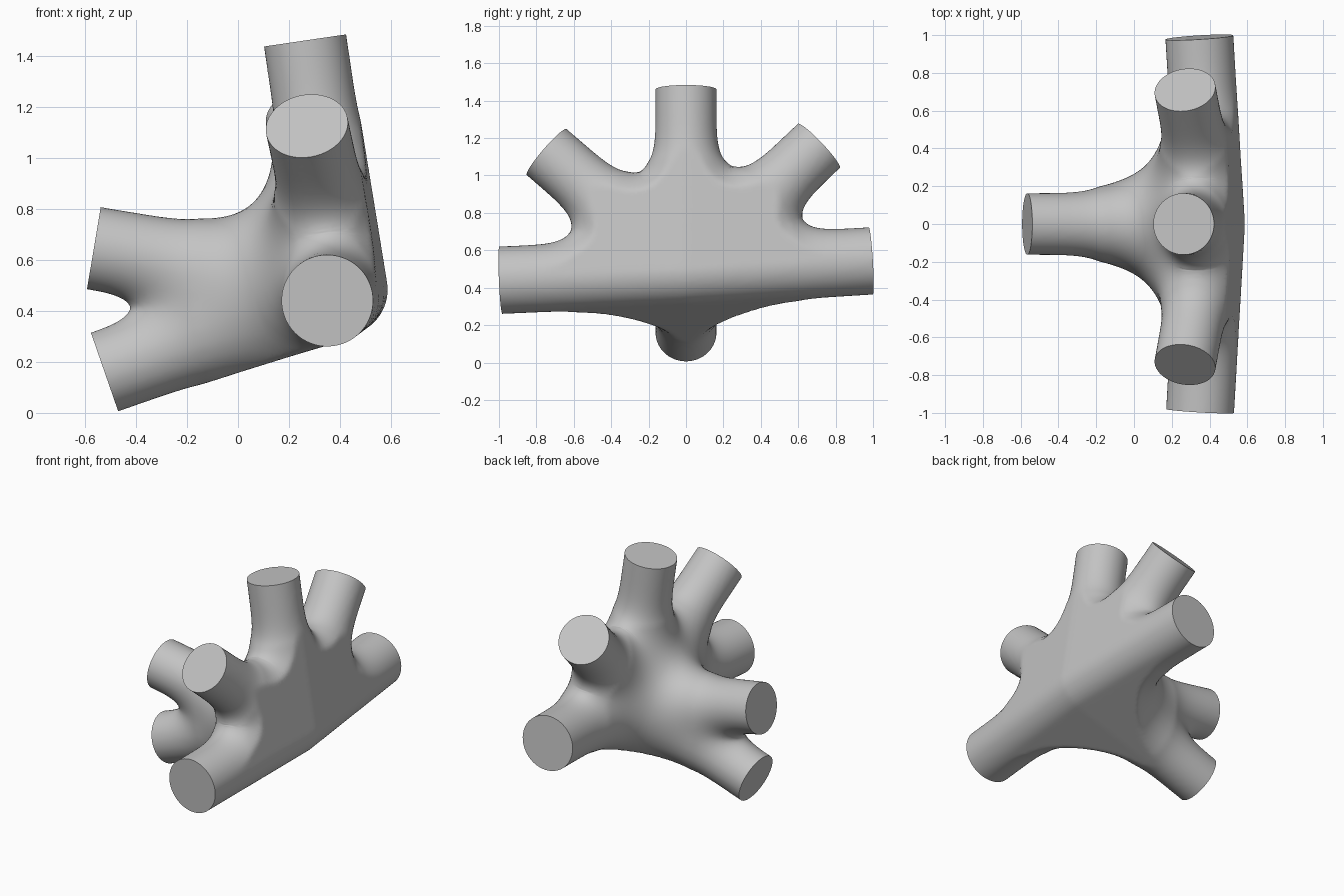
import bpy
import bmesh
from math import exp, log
from mathutils import Matrix, Vector
from mathutils.bvhtree import BVHTree

cube = bpy.data.objects.get("Cube")
if cube:
    bpy.data.objects.remove(cube, do_unlink=True)

# Tube layout: all tubes start at the hub; each has a tip centre and a radius
HUB = Vector((0.407, 0, 0.483))
SLIM, WIDE = 0.163, 0.18
TIPS = [
    ((0.263, 0, 1.46), SLIM),
    ((-0.565, 0, 0.646), SLIM),
    ((-0.523, 0, 0.16), SLIM),
    ((0.35, -0.99, 0.44), WIDE),
    ((0.346, 0.988, 0.543), WIDE),
    ((0.27, -0.745, 1.125), SLIM),
    ((0.27, 0.71, 1.158), SLIM),
]
ARMS = [((Vector(tip) - HUB).normalized(), (Vector(tip) - HUB).length, r)
        for tip, r in TIPS]
OVERSHOOT = 1.16


def add_tubes(bm, extra):
    """Straight overlong cylinders from the hub along every arm."""
    for axis, _, radius in ARMS:
        place = (Matrix.Translation(HUB + axis * OVERSHOOT / 2)
                 @ axis.to_track_quat('Z', 'Y').to_matrix().to_4x4())
        bmesh.ops.create_cone(bm, cap_ends=True, segments=64, radius1=radius + extra,
                              radius2=radius + extra, depth=OVERSHOOT, matrix=place)


def blend(p):
    """Soft union of the tubes: signed distance and its gradient."""
    rel = p - HUB
    k = max(0.04, min(0.105, 0.23 - 0.2 * rel.length))
    total, grad = 0.0, Vector()
    for axis, _, radius in ARMS:
        away = rel - axis * max(0.0, rel.dot(axis))
        gap = max(away.length, 1e-5)
        weight = exp(-(gap - radius) / k)
        total += weight
        grad += away * (weight / gap)
    return -k * log(total), grad / total


def settle(verts, steps):
    """Slide vertices onto the blended surface."""
    for v in verts:
        for _ in range(steps):
            dist, grad = blend(v.co)
            step = grad * (-dist / max(grad.length_squared, 0.03))
            if step.length > 0.05:
                step.length = 0.05
            v.co += step
            if abs(dist) < 0.0004:
                break


def relax(bm, times):
    for _ in range(times):
        bmesh.ops.smooth_vert(bm, verts=bm.verts, factor=0.5, use_axis_x=True,
                              use_axis_y=True, use_axis_z=True)


# Taut outer envelope that keeps the hub from bulging
env = bmesh.new()
add_tubes(env, 0)
hull = bmesh.ops.convex_hull(env, input=env.verts)
keep = {g for g in hull["geom"] if isinstance(g, bmesh.types.BMFace)}
bmesh.ops.delete(env, geom=[f for f in env.faces if f not in keep], context='FACES')
bmesh.ops.recalc_face_normals(env, faces=env.faces)
envelope = BVHTree.FromBMesh(env)
env.free()

# Rough body: tubes and a hub ball fused into one skin
mesh = bpy.data.meshes.new("tube_joint")
joint = bpy.data.objects.new("tube_joint", mesh)
bpy.context.scene.collection.objects.link(joint)
bm = bmesh.new()
add_tubes(bm, 0.025)
bmesh.ops.create_icosphere(bm, subdivisions=4, radius=0.3, matrix=Matrix.Translation(HUB))
bm.to_mesh(mesh)
bm.free()
fuse = joint.modifiers.new("fuse", 'REMESH')
fuse.mode = 'VOXEL'
fuse.voxel_size = 0.023
bm = bmesh.new()
bm.from_object(joint, bpy.context.evaluated_depsgraph_get())
joint.modifiers.remove(fuse)

# Shape the smooth webs between the tubes
for _ in range(3):
    relax(bm, 2)
    body = [v for v in bm.verts if (v.co - HUB).length < 1.09]
    settle(body, 6)
for v in body:
    near, normal, _, _ = envelope.find_nearest(v.co)
    if (v.co - near).dot(normal) > 0:
        v.co = near
relax(bm, 1)

# Cut every tube square at its tip and cap it
for axis, length, _ in ARMS:
    bmesh.ops.bisect_plane(bm, geom=bm.verts[:] + bm.edges[:] + bm.faces[:], dist=1e-5,
                           plane_co=HUB + axis * length, plane_no=axis, clear_outer=True)
for f in bm.faces:
    f.smooth = True
rims = [e for e in bm.edges if e.is_boundary]
caps = bmesh.ops.holes_fill(bm, edges=rims, sides=0)["faces"]
bmesh.ops.recalc_face_normals(bm, faces=bm.faces)
for f in caps:
    f.smooth = False
for e in rims:
    e.smooth = False
bm.to_mesh(mesh)
bm.free()

# Plain grey finish
GREY = (0.55, 0.55, 0.55, 1)
mat = bpy.data.materials.new("plain grey")
mat.use_nodes = True
mat.diffuse_color = GREY
mat.node_tree.nodes["Principled BSDF"].inputs["Base Color"].default_value = GREY
mesh.materials.clear()
mesh.materials.append(mat)

bpy.context.view_layer.objects.active = joint
joint.select_set(True)
bpy.ops.object.shade_smooth_by_angle(angle=0.8)
